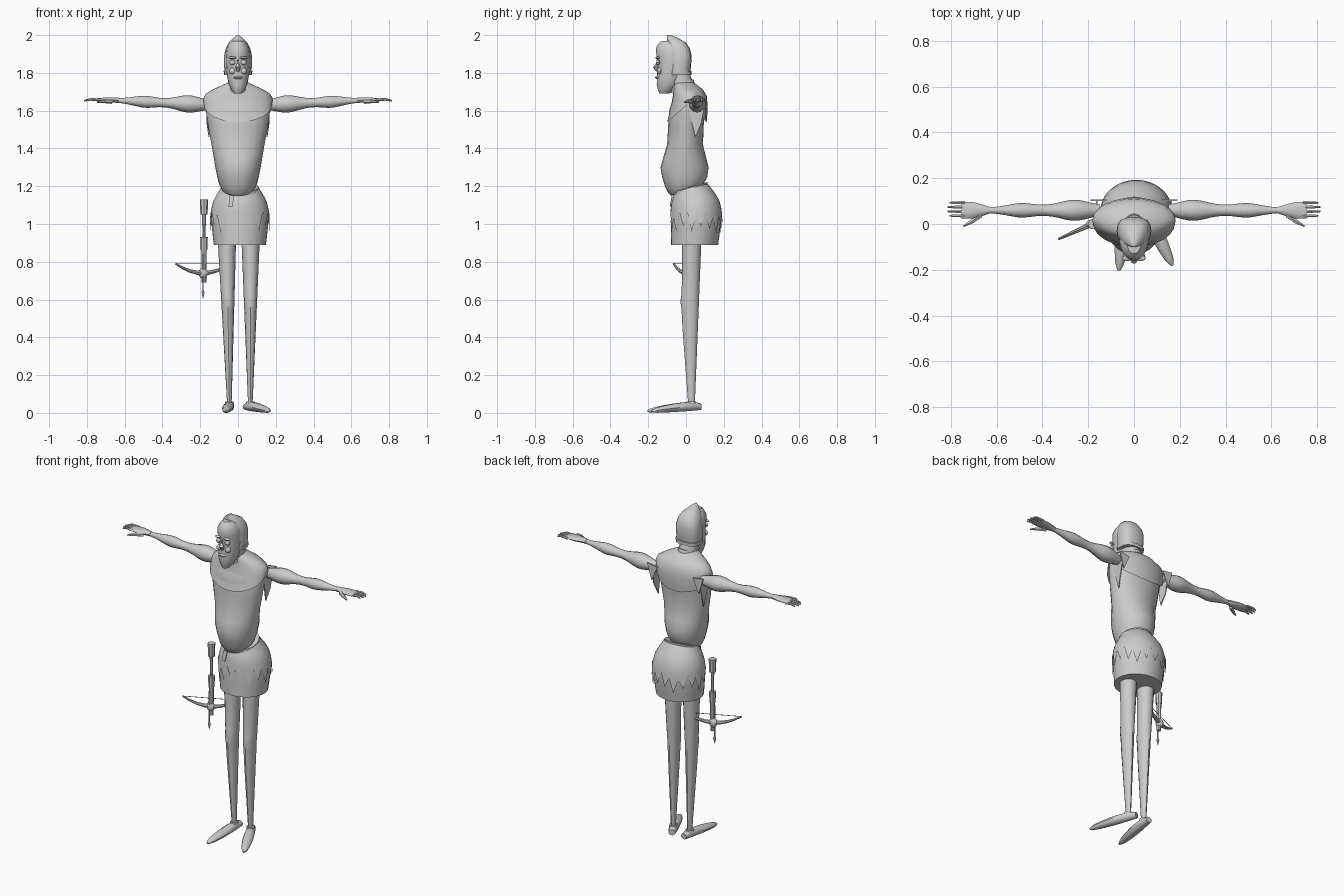
import bpy, bmesh, math
from mathutils import Vector, Matrix

if "Cube" in bpy.data.objects:
    bpy.data.objects.remove(bpy.data.objects["Cube"], do_unlink=True)

grey = bpy.data.materials.new("plain grey")
grey.use_nodes = True
tone = (.6, .6, .6, 1)
grey.diffuse_color = tone
grey.node_tree.nodes["Principled BSDF"].inputs["Base Color"].default_value = tone


def finish(name, bm):
    bmesh.ops.recalc_face_normals(bm, faces=bm.faces)
    mesh = bpy.data.meshes.new(name)
    bm.to_mesh(mesh)
    bm.free()
    part = bpy.data.objects.new(name, mesh)
    bpy.context.collection.objects.link(part)
    mesh.materials.append(grey)
    bpy.ops.object.select_all(action='DESELECT')
    part.select_set(True)
    bpy.context.view_layer.objects.active = part
    bpy.ops.object.shade_smooth_by_angle(angle=math.radians(40))


def skin(bm, rows, capped=True):
    """Join rows of vertices into a tube."""
    for lower, upper in zip(rows, rows[1:]):
        for i in range(len(lower)):
            bm.faces.new((lower[i], lower[i - 1], upper[i - 1], upper[i]))
    if capped:
        bm.faces.new(rows[0])
        bm.faces.new(rows[-1])


def smooth_rings(rings, steps):
    """Fill in rings along a flowing curve through the given ones."""
    rings = [Vector(ring) for ring in rings]
    result = []
    for k in range(len(rings) - 1):
        a, b = rings[k], rings[k + 1]
        before, after = rings[max(k - 1, 0)], rings[min(k + 2, len(rings) - 1)]
        for step in range(steps):
            t = step / steps
            pull = (b - before) * (t - t * t) * (1 - t) - (after - a) * (t - t * t) * t
            result.append(a.lerp(b, t * t * (3 - t - t)) + pull / 2)
    return result + [rings[-1]]


def loft(name, rings, axis='z', sides=16, steps=2, power=1, capped=True, place=Matrix(), lift=None):
    """Each ring is position, half width, low edge, high edge."""
    bm = bmesh.new()
    rows = []
    for along, half, low, high in smooth_rings(rings, steps):
        row = []
        for i in range(sides):
            turn = math.tau * i / sides
            c, s = math.cos(turn), math.sin(turn)
            across = half * math.copysign(abs(c) ** power, c)
            deep = (low + high + (high - low) * math.copysign(abs(s) ** power, s)) / 2
            shift = lift(s, along, i) if lift else 0
            spot = {'x': (along, across, deep), 'y': (across, along, deep),
                    'z': (across, deep, along + shift)}[axis]
            row.append(bm.verts.new(place @ Vector(spot)))
        rows.append(row)
    skin(bm, rows, capped)
    finish(name, bm)


def rod(name, points, radii, sides=8):
    """Round bar through points with a radius at each."""
    bm = bmesh.new()
    points = [Vector(point) for point in points]
    rows = []
    for k, (point, radius) in enumerate(zip(points, radii)):
        heading = points[min(k + 1, len(points) - 1)] - points[max(k - 1, 0)]
        frame = Matrix.Translation(point) @ heading.to_track_quat('Z', 'Y').to_matrix().to_4x4()
        rows.append(bmesh.ops.create_circle(bm, segments=sides, radius=radius, matrix=frame)["verts"])
    skin(bm, rows)
    finish(name, bm)


def ball(name, place, size):
    bm = bmesh.new()
    bmesh.ops.create_uvsphere(bm, u_segments=10, v_segments=6, radius=1,
                              matrix=Matrix.Translation(place) @ Matrix.Diagonal((*size, 1)))
    finish(name, bm)


def cloth(name, points, thickness):
    bm = bmesh.new()
    face = bm.faces.new([bm.verts.new(point) for point in points])
    grown = bmesh.ops.extrude_face_region(bm, geom=[face])["geom"]
    bmesh.ops.translate(bm, vec=thickness, verts=[g for g in grown if isinstance(g, bmesh.types.BMVert)])
    finish(name, bm)


def swell(value, centre, width):
    return math.exp(-((value - centre) / width) ** 2)


# Torso with a forward belly and a tilted waist
loft("torso", [(1.18, .08, -.08, .09), (1.21, .1, -.11, .1), (1.3, .12, -.135, .12), (1.42, .14, -.1, .09),
               (1.6, .17, -.09, .1), (1.68, .16, -.06, .1), (1.74, .05, -.06, .04)],
     sides=20, lift=lambda s, z, i: max(0, 1.24 - z) * s / 2)

# Shoulder cape with a drooping hem
loft("shoulder_cape", [(1.63, .18, -.1, .11), (1.69, .17, -.07, .11), (1.75, .05, -.07, .04)],
     sides=24, steps=3, capped=False, lift=lambda s, z, i: min(0, z - 1.7) * abs(s) * 1.3)

# Neck and collar
loft("neck", [(1.68, .06, -.06, .06), (1.8, .05, -.11, .02)], sides=12)
loft("collar", [(1.71, .06, -.08, .05), (1.75, .05, -.09, .04)], lift=lambda s, z, i: s / 60)

# Head inside a pointed hood that is open at the face
loft("head", [(1.69, .02, -.14, -.09), (1.74, .05, -.155, -.03), (1.85, .064, -.15, .01),
              (1.93, .06, -.16, 0), (1.97, .03, -.13, -.04)])
loft("hood", [(1.79, .07, -.09, .02), (1.89, .074, -.09, .03), (1.96, .05, -.1, 0), (2, .005, -.1, -.08)],
     power=.75)
loft("hood_rim", [(1.79, .074, -.09, .03), (1.81, .076, -.09, .03)], power=.75)

# Face
rod("nose", [(0, -.15, 1.87), (0, -.16, 1.83), (0, -.15, 1.81)], [.006, .014, .008])
ball("lips", (0, -.15, 1.775), (.026, .014, .008))

for side, s in (("right", -1), ("left", 1)):
    ball(side + "_eye", (s * .03, -.148, 1.855), (.016, .01, .014))
    ball(side + "_brow", (s * .03, -.15, 1.88), (.022, .012, .007))
    ball(side + "_cheek", (s * .03, -.14, 1.81), (.018, .014, .018))

    # Arm swelling at the upper arm and forearm
    arm = []
    for k in range(17):
        x = .15 + k * .03
        middle = 1.63 + (x - .15) / 20
        girth = .022 + .024 * swell(x, .26, .08) + .01 * swell(x, .49, .06) - .01 * swell(x, .65, .08)
        arm.append((s * x, girth, middle - girth, middle + girth))
    level = Matrix.Translation((0, .06, 0))
    loft(side + "_arm", arm, 'x', sides=12, steps=1, place=level)

    # Hand, fingers and thumb
    loft(side + "_hand", [(s * .63, .014, 1.64, 1.67), (s * .7, .035, 1.645, 1.67), (s * .755, .036, 1.65, 1.665)],
         'x', sides=10, place=level)
    for k in range(4):
        y = .036 + k * .019
        reach = .82 - abs(k - 1.5) / 100
        rod(f"{side}_finger_{k + 1}", [(s * .74, y, 1.657), (s * .78, y, 1.66), (s * reach, y, 1.653)],
            [.008, .007, .004], sides=6)
    rod(side + "_thumb", [(s * .67, .04, 1.65), (s * .71, .01, 1.65), (s * .745, -.01, 1.645)],
        [.014, .01, .004], sides=6)

    # Torn cloth at the armpit
    cloth(side + "_armpit_cloth", [(s * .16, .01, 1.62), (s * .16, .1, 1.63), (s * .16, .08, 1.53),
          (s * .15, .05, 1.46)], (s * .006, 0, 0))
    cloth(side + "_shoulder_tatter", [(s * .12, .1, 1.65), (s * .19, .1, 1.66), (s * .16, .1, 1.56)], (0, .006, 0))

# Skirt under a ragged overskirt, with a belt
hips = Matrix.Translation((.01, 0, 0))
skirt = [(.89, .138, -.08, .17), (1.04, .152, -.078, .187), (1.12, .135, -.07, .17), (1.19, .095, -.05, .11)]
loft("skirt", skirt, sides=24, steps=3, place=hips, lift=lambda s, z, i: max(0, z - 1.1) * s / 4)
overskirt = [(z, half + .006, low - .006, high + .006) for z, half, low, high in skirt[1:]]
loft("ragged_overskirt", overskirt, sides=36, steps=3, place=hips, capped=False,
     lift=lambda s, z, i: max(0, z - 1.1) * s / 4 + max(0, 1.06 - z) * (2 * (-1) ** i - 1.5 + math.sin(i)))
loft("belt", [(1.17, .1, -.066, .112), (1.195, .1, -.066, .114)], sides=20, place=hips,
     lift=lambda s, z, i: s * .028)
cloth("belt_tail", [(-.05, -.08, 1.09), (-.03, -.08, 1.09), (-.02, -.07, 1.15), (-.045, -.07, 1.15)], (0, -.006, 0))

# Legs with a slight knee, then long pointed shoes turned about the heel
for side, hip, ankle, turn in (("right", -.06, -.045, -5), ("left", .067, .065, 26)):
    bm = bmesh.new()
    rows = []
    for z in (.05, .15, .3, .45, .55, .59, .63, .75, .95):
        girth = .01 + z * .042
        front = max(-.02, .015 - z * .075) - .01 * swell(z, .59, .04)
        back = .045 + z * .04
        frame = (Matrix.Translation((ankle + (hip - ankle) * z, (front + back) / 2, z))
                 @ Matrix.Diagonal((girth, (back - front) / 2, 1, 1)))
        rows.append(bmesh.ops.create_circle(bm, segments=12, radius=1, matrix=frame)["verts"])
    skin(bm, rows)
    finish(side + "_leg", bm)
    foot = Matrix.Translation((ankle, .03, 0)) @ Matrix.Rotation(math.radians(turn), 4, 'Z')
    loft(side + "_shoe", [(.05, .02, .015, .05), (0, .026, .01, .06), (-.1, .03, .004, .05),
                          (-.2, .02, 0, .03), (-.235, .005, .005, .015)], 'y', sides=10, place=foot)
    loft(side + "_shoe_cuff", [(.045, .024, -.03, .026), (.06, .022, -.026, .022)], sides=10, place=foot)

# Crossbow hanging at the hip
for piece, low, high, radius in (("fore_end", .69, .86, .014), ("grip", .86, .93, .02),
                                 ("neck", .93, 1.05, .01), ("butt", 1.05, 1.13, .022)):
    rod("crossbow_" + piece, [(-.18, 0, low), (-.18, 0, high)], [radius * .85, radius])
ball("crossbow_lock", (-.185, 0, .74), (.026, .02, .03))
centre = Vector((-.185, 0, .74))
span = Vector((.145, .066, 0))
up = Vector((0, 0, .05))
bends = [k / 4 - 1 for k in range(9)]
rod("crossbow_bow", [centre + span * t + up * t * t for t in bends], [.013 - abs(t) * .008 for t in bends])
rod("crossbow_string", [centre + up - span, centre + up + span], [.002, .002], sides=4)
groove = centre - Vector((0, .014, 0))
rod("crossbow_bolt", [groove + up * 2, groove - up * 2], [.004, .004], sides=6)
rod("bolt_head", [groove - up * 1.8, groove - up * 2, groove - up * 2.7], [.004, .009, .001], sides=6)
